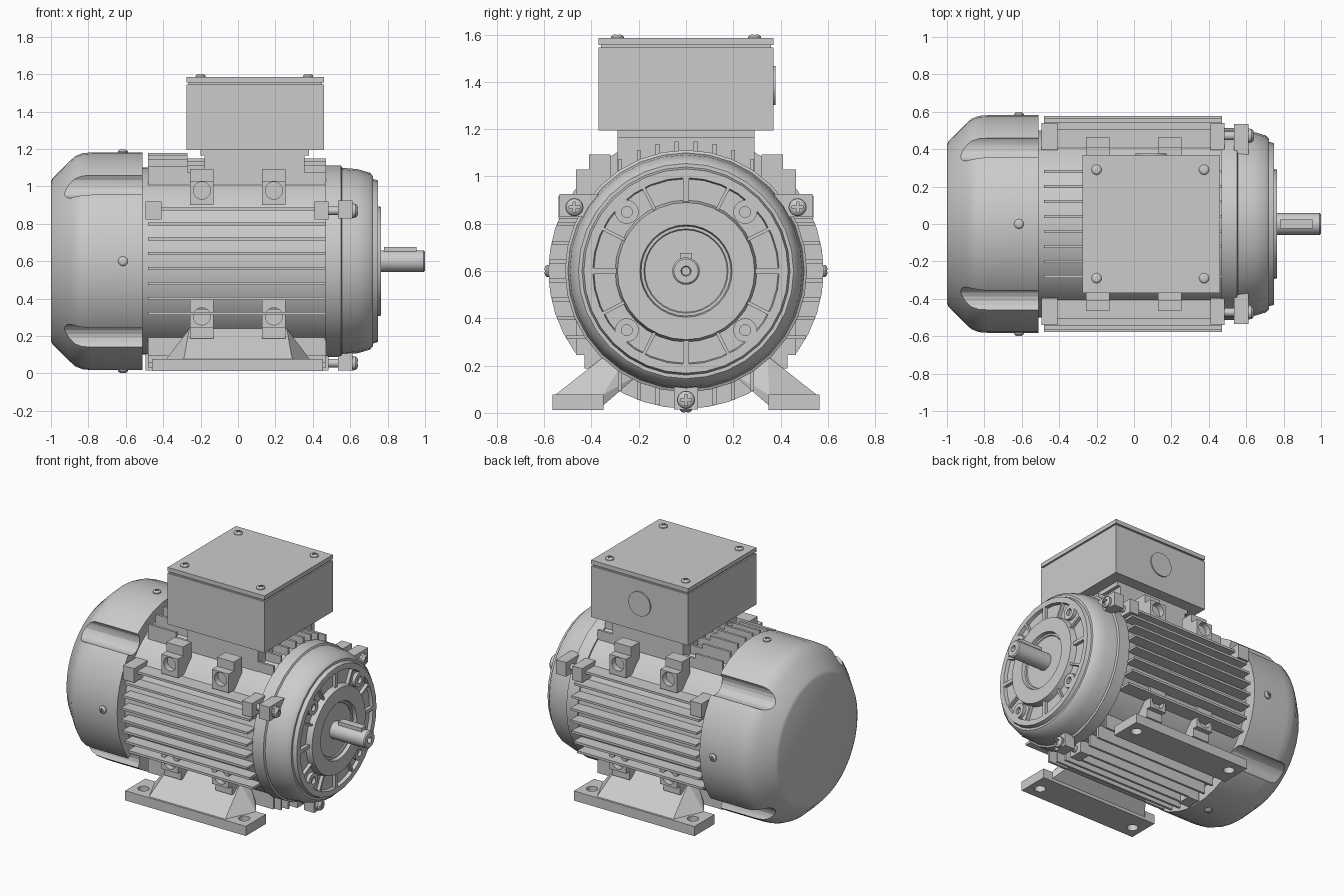
import bpy, bmesh
from math import pi, cos, sin, sqrt, radians
from mathutils import Matrix, Vector

if "Cube" in bpy.data.objects:
    bpy.data.objects.remove(bpy.data.objects["Cube"])

AX = 0.6  # height of the shaft axis


def finish(bm, name, smooth=True):
    bmesh.ops.recalc_face_normals(bm, faces=bm.faces)
    me = bpy.data.meshes.new(name)
    bm.to_mesh(me)
    bm.free()
    ob = bpy.data.objects.new(name, me)
    bpy.context.collection.objects.link(ob)
    if smooth:
        shade(ob)
    return ob


def shade(ob):
    bpy.ops.object.select_all(action='DESELECT')
    ob.select_set(True)
    bpy.context.view_layer.objects.active = ob
    bpy.ops.object.shade_smooth_by_angle(angle=radians(32))


def add_lathe(bm, prof, n=32, y=0, z=AX):
    # revolve (x, r) points about the x direction
    rings = [[bm.verts.new((x, y + r * cos(2 * pi * i / n), z + r * sin(2 * pi * i / n)))
              for i in range(n)] for x, r in prof]
    for a, b in zip(rings, rings[1:]):
        for i in range(n):
            j = (i + 1) % n
            bm.faces.new((a[i], a[j], b[j], b[i]))
    bm.faces.new(rings[0])
    bm.faces.new(rings[-1])


def lathe(name, prof, n=32, y=0, z=AX):
    bm = bmesh.new()
    add_lathe(bm, prof, n, y, z)
    return finish(bm, name)


def add_box(bm, x0, x1, y0, y1, z0, z1, rot=None):
    m = Matrix.Translation(((x0 + x1) / 2, (y0 + y1) / 2, (z0 + z1) / 2)) @ \
        Matrix.Diagonal((abs(x1 - x0), abs(y1 - y0), abs(z1 - z0), 1))
    bmesh.ops.create_cube(bm, size=1, matrix=rot @ m if rot else m)


def boxes(name, lst):
    bm = bmesh.new()
    for b in lst:
        add_box(bm, *b)
    return finish(bm, name, False)


def add_prism(bm, pts, x0, x1):
    # extrude a (y, z) outline along x
    a = [bm.verts.new((x0, y, z)) for y, z in pts]
    b = [bm.verts.new((x1, y, z)) for y, z in pts]
    bm.faces.new(a)
    bm.faces.new(b)
    for i in range(len(pts)):
        j = (i + 1) % len(pts)
        bm.faces.new((a[i], a[j], b[j], b[i]))


def cut(ob, bm):
    cutter = finish(bm, "cutter", False)
    cutter.hide_render = True
    mod = ob.modifiers.new("cut", 'BOOLEAN')
    mod.operation, mod.solver, mod.object = 'DIFFERENCE', 'EXACT', cutter
    bpy.context.view_layer.objects.active = ob
    bpy.ops.object.modifier_apply(modifier=mod.name)
    bpy.data.objects.remove(cutter)
    shade(ob)


def cyl(bm, p, axis, r, length, n=20):
    m = Matrix.Translation(p) @ Vector((0, 0, 1)).rotation_difference(Vector(axis)).to_matrix().to_4x4()
    bmesh.ops.create_cone(bm, cap_ends=True, segments=n, radius1=r, radius2=r, depth=length, matrix=m)


# Fan cover with four grooves
cover = lathe("fan_cover", [(-1, .425), (-.99, .445), (-.90, .535), (-.87, .562), (-.83, .578),
                            (-.78, .582), (-.51, .582)], 40)
bm = bmesh.new()
for sy in (-1, 1):
    for sz in (-1, 1):
        cyl(bm, (-.7, sy * .411, AX + sz * .411), (1, 0, 0), .074, .8)
cut(cover, bm)

# Stator body and cooling fins
lathe("stator_body", [(-.53, .47), (-.53, .5), (.47, .5), (.47, .47)], 48)
T, offs = .008, [s * o for s in (-1, 1) for o in (.04, .12, .2, .28)]
side, vert = [], []
for o in offs:
    base, tip, low = sqrt(.48**2 - o * o), sqrt(.58**2 - o * o), sqrt(.55**2 - o * o)
    for s in (-1, 1):
        side.append((-.48, .47, s * base, s * tip, AX + o - T, AX + o + T))
    vert += [(-.48, .47, o - T, o + T, AX - tip, AX - base),
             (-.48, -.27, o - T, o + T, AX + base, AX + tip),
             (-.27, .47, o - T, o + T, AX + base, AX + low)]
boxes("side_fins", side)
boxes("top_and_bottom_fins", vert)

# Mounting pads with blind holes
upper = [(.32, .3), (.465, .3), (.465, .43), (.41, .43), (.41, .492), (.32, .492)]
lower = [(.3, -.2), (.465, -.2), (.465, -.355), (.43, -.355), (.43, -.412), (.25, -.412)]
for nm, prof, hz in (("upper", upper, .378), ("lower", lower, -.295)):
    for s in (-1, 1):
        bm, holes = bmesh.new(), bmesh.new()
        for x in (-.193, .192):
            add_prism(bm, [(s * y, AX + z) for y, z in prof], x - .063, x + .063)
            cyl(holes, (x, s * .465, AX + hz), (0, 1, 0), .046, .08)
        cut(finish(bm, nm + "_mounting_pads"), holes)

# End bell with grooved flange face
lathe("end_bell", [(.465, .4), (.465, .512), (.55, .512), (.556, .5), (.64, .492), (.705, .473),
                   (.722, .455), (.722, .44), (.748, .432), (.748, .395), (.725, .39), (.725, .3),
                   (.745, .295), (.765, .29), (.765, .195), (.742, .19), (.742, .178), (.735, .174)])
bm = bmesh.new()
for a in (0, 90, 180, 270):
    for d, w in ((0, .012), (27, .007), (63, .007)):
        rot = Matrix.Translation((0, 0, AX)) @ Matrix.Rotation(radians(a + d), 4, 'X')
        add_box(bm, .72, .748, .29, .4, -w, w, rot)
finish(bm, "flange_ribs", False)
bm = bmesh.new()
for sy in (-1, 1):
    for sz in (-1, 1):
        add_lathe(bm, [(.71, .05), (.748, .05), (.748, .023), (.728, .023)], 20, sy * .25, AX + sz * .25)
finish(bm, "flange_bosses")

# Shaft with centre hole, and key
lathe("shaft", [(.7, .058), (.993, .058), (1, .051), (1, .021), (.96, .018)])
boxes("shaft_key", [(.78, .955, -.025, .025, AX + .02, AX + .077)])

# Template screw: domed head along +x with a cross slot
screw = lathe("screw", [(-.01, .027), (.004, .027), (.011, .022), (.015, .013)], 20, 0, 0)
bm = bmesh.new()
add_box(bm, .007, .03, -.017, .017, -.004, .004)
s2 = bmesh.new()
add_box(s2, .007, .03, -.004, .004, -.017, .017)
cut(screw, bm)
cut(screw, s2)


def put_screw(name, p, axis, k=1):
    ob = bpy.data.objects.new(name, screw.data)
    ob.matrix_world = Matrix.Translation(p) @ \
        Vector((1, 0, 0)).rotation_difference(Vector(axis)).to_matrix().to_4x4() @ Matrix.Scale(k, 4)
    bpy.context.collection.objects.link(ob)


for y, z in ((0, 1), (0, -1), (1, 0), (-1, 0)):
    put_screw("cover_screw", (-.615, y * .584, AX + z * .584), (0, y, z), .95)

# Through-bolt lugs at three positions
lugs, bell = [], []
for s in (-1, 1):
    for x0, x1 in ((-.495, -.41), (.41, .485)):
        lugs.append((x0, x1, s * .395, s * .54, AX + .222, AX + .318))
    bell.append((.535, .612, s * .37, s * .535, AX + .228, AX + .325))
for x0, x1 in ((-.495, -.41), (.41, .485)):
    lugs.append((x0, x1, -.05, .05, AX - .585, AX - .46))
bell.append((.535, .612, -.05, .05, AX - .585, AX - .46))
boxes("body_lugs", lugs)
boxes("bell_lugs", bell)
for y, z in ((.472, .27), (-.472, .27), (0, -.545)):
    lathe("through_bolt", [(.45, .023), (.56, .023)], 16, y, AX + z)
    lathe("bolt_washer", [(.6, .038), (.62, .038)], 20, y, AX + z)
    put_screw("bolt_head", (.622, y, AX + z), (1, 0, 0), 1.35)

# Terminal box: neck, box, gasket, lid, knockout
boxes("box_neck", [(-.18, .355, -.29, .29, .98, 1.17), (-.2, .38, -.29, .29, 1.165, 1.2)])
boxes("terminal_box", [(-.275, .46, -.37, .37, 1.195, 1.545)])
boxes("box_gasket", [(-.265, .45, -.36, .36, 1.54, 1.56)])
boxes("box_lid", [(-.275, .46, -.37, .37, 1.556, 1.585)])
bm = bmesh.new()
cyl(bm, (.09, .37, 1.385), (0, 1, 0), .083, .016, 32)
finish(bm, "cable_knockout")
for x in (-.2, .375):
    for y in (-.29, .29):
        put_screw("lid_screw", (x, y, 1.586), (0, 0, 1))
bpy.data.objects.remove(screw)

# Feet: drilled base plates with tapering webs
for s in (-1, 1):
    foot = boxes("foot_base", [(-.46, .455, s * .348, s * .565, .012, .078)])
    bm = bmesh.new()
    for x in (-.385, .38):
        cyl(bm, (x, s * .475, .04), (0, 0, 1), .036, .2)
    cut(foot, bm)
    bm = bmesh.new()
    ring = [(.29, .555, .075), (.385, .352, .075), (.385, .352, .03), (.26, .19, .17), (.26, .25, .24), (.26, .345, .24),
            (.26, .345, .188)]
    for sx in (-1, 1):
        for x, y, z in ring:
            bm.verts.new((sx * x, s * y, z))
    bmesh.ops.convex_hull(bm, input=bm.verts)
    finish(bm, "foot_web", False)
